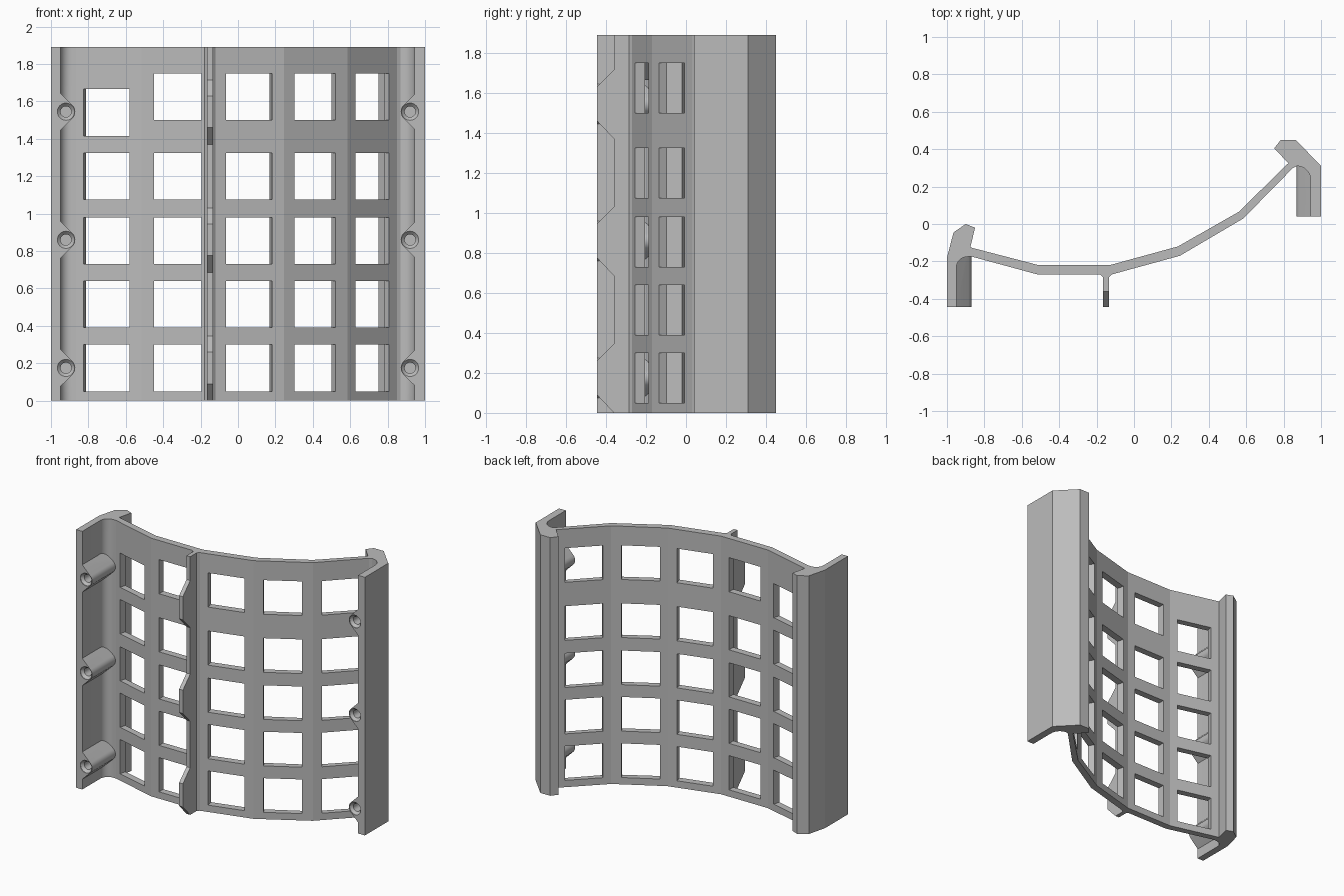
import bpy, bmesh
from math import radians, cos, sin
from mathutils import Matrix, Vector

cube = bpy.data.objects.get("Cube")
if cube:
    bpy.data.objects.remove(cube, do_unlink=True)

HEIGHT = 1.89
MOUNT_Z = [0.175, 0.86, 1.545]

grey = bpy.data.materials.new("plain grey")
grey.use_nodes = True
COLOR = (0.5, 0.5, 0.5, 1)
grey.diffuse_color = COLOR
for node in grey.node_tree.nodes:
    if node.type == 'BSDF_PRINCIPLED':
        node.inputs["Base Color"].default_value = COLOR


def arc(cx, cy, r, start, end, steps=8):
    angles = [radians(start + (end - start) * i / steps) for i in range(steps + 1)]
    return [(cx + r * cos(a), cy + r * sin(a)) for a in angles]


def add_loft(bm, rings):
    """Skin a stack of matching rings and cap both ends."""
    loops = [[bm.verts.new(p) for p in ring] for ring in rings]
    for a, b in zip(loops, loops[1:]):
        for i in range(len(a)):
            j = (i + 1) % len(a)
            bm.faces.new((a[i], a[j], b[j], b[i]))
    bm.faces.new(loops[0][::-1])
    bm.faces.new(loops[-1])


def make_object(name, bm):
    bmesh.ops.recalc_face_normals(bm, faces=bm.faces[:])
    mesh = bpy.data.meshes.new(name)
    bm.to_mesh(mesh)
    bm.free()
    mesh.materials.append(grey)
    obj = bpy.data.objects.new(name, mesh)
    bpy.context.collection.objects.link(obj)
    return obj


def combine(target, tool, operation):
    """Apply a boolean and discard the tool."""
    tool.hide_render = True
    mod = target.modifiers.new(operation, 'BOOLEAN')
    mod.object, mod.operation, mod.solver = tool, operation, 'EXACT'
    bpy.context.view_layer.objects.active = target
    bpy.ops.object.modifier_apply(modifier=mod.name)
    bpy.data.objects.remove(tool, do_unlink=True)


# Curved panel with a front flange and a rear hook at each side
profile = [(-1, -.445), (-.95, -.445)]
profile += arc(-.89, -.235, .06, 180, 90)
profile += [(-.865, -.175), (-.515, -.27), (-.18, -.27), (-.165, -.285),
            (-.135, -.285), (-.12, -.27), (.245, -.17), (.585, .03), (.85, .3)]
profile += arc(.87, .235, .075, 90, 0)
profile += [(.945, .04), (1, .04), (1, .31), (.865, .45), (.785, .45),
            (.75, .405), (.825, .325), (.56, .065), (.235, -.12), (-.13, -.22),
            (-.51, -.22), (-.875, -.125), (-.85, -.02), (-.9, 0),
            (-.965, -.045), (-1, -.18)]
bm = bmesh.new()
add_loft(bm, [[(x, y, z) for x, y in profile] for z in (0, HEIGHT)])
panel = make_object("panel", bm)

# Screw bosses on the inner side of both flanges
bosses = bmesh.new()
holes = bmesh.new()
outline = [(-.975, -.125)] + arc(-.92, 0, .05, -45, 45) + [(-.975, .125)]
for side, front, back in ((1, -.445, -.14), (-1, .04, .32)):
    for z0 in MOUNT_Z:
        add_loft(bosses, [[(side * x, y, z0 + z) for x, z in outline]
                          for y in (front, back)])
        # Countersunk screw hole
        add_loft(holes, [[(x, front + depth, z) for x, z in
                          arc(side * -.92, z0, r, 0, 348.75, 31)]
                         for depth, r in ((-.01, .046), (.004, .046),
                                          (.022, .029), (.2, .029))])
combine(panel, make_object("boss_tool", bosses), 'UNION')
combine(panel, make_object("hole_tool", holes), 'DIFFERENCE')

# Rectangular windows, cut square to each facet of the panel
windows = bmesh.new()
columns = [(-.7025, -.219, -15), (-.3225, -.27, 0), (.06, -.221, 15),
           (.4125, -.0715, 30), (.72, .165, 45)]
rows = [.175, .515, .855, 1.2, 1.625]
for c, (x, y, angle) in enumerate(columns):
    for r, z in enumerate(rows):
        if c == 0 and r == len(rows) - 1:
            z = 1.54
        turn = Matrix.Rotation(radians(angle), 4, 'Z')
        place = (Matrix.Translation((x, y, z)) @ turn
                 @ Matrix.Translation((0, .02, 0))
                 @ Matrix.Diagonal(Vector((.255, .12, .25, 1))))
        bmesh.ops.create_cube(windows, size=1, matrix=place)
combine(panel, make_object("window_tool", windows), 'DIFFERENCE')

# Front rib with three raised tabs
edge = [(-.26, 0)]
for z0 in MOUNT_Z:
    edge += [(-.36, z0 - .175), (-.445, z0 - .085),
             (-.445, z0 + .085), (-.36, z0 + .17)]
edge += [(-.36, HEIGHT), (-.26, HEIGHT)]
bm = bmesh.new()
add_loft(bm, [[(x, y, z) for y, z in edge] for x in (-.165, -.135)])
rib = make_object("front_rib", bm)

# Smooth the fillets and bosses, keep the panel facets crisp
for obj in (panel, rib):
    bpy.ops.object.select_all(action='DESELECT')
    obj.select_set(True)
    bpy.context.view_layer.objects.active = obj
    bpy.ops.object.shade_smooth_by_angle(angle=radians(12))
